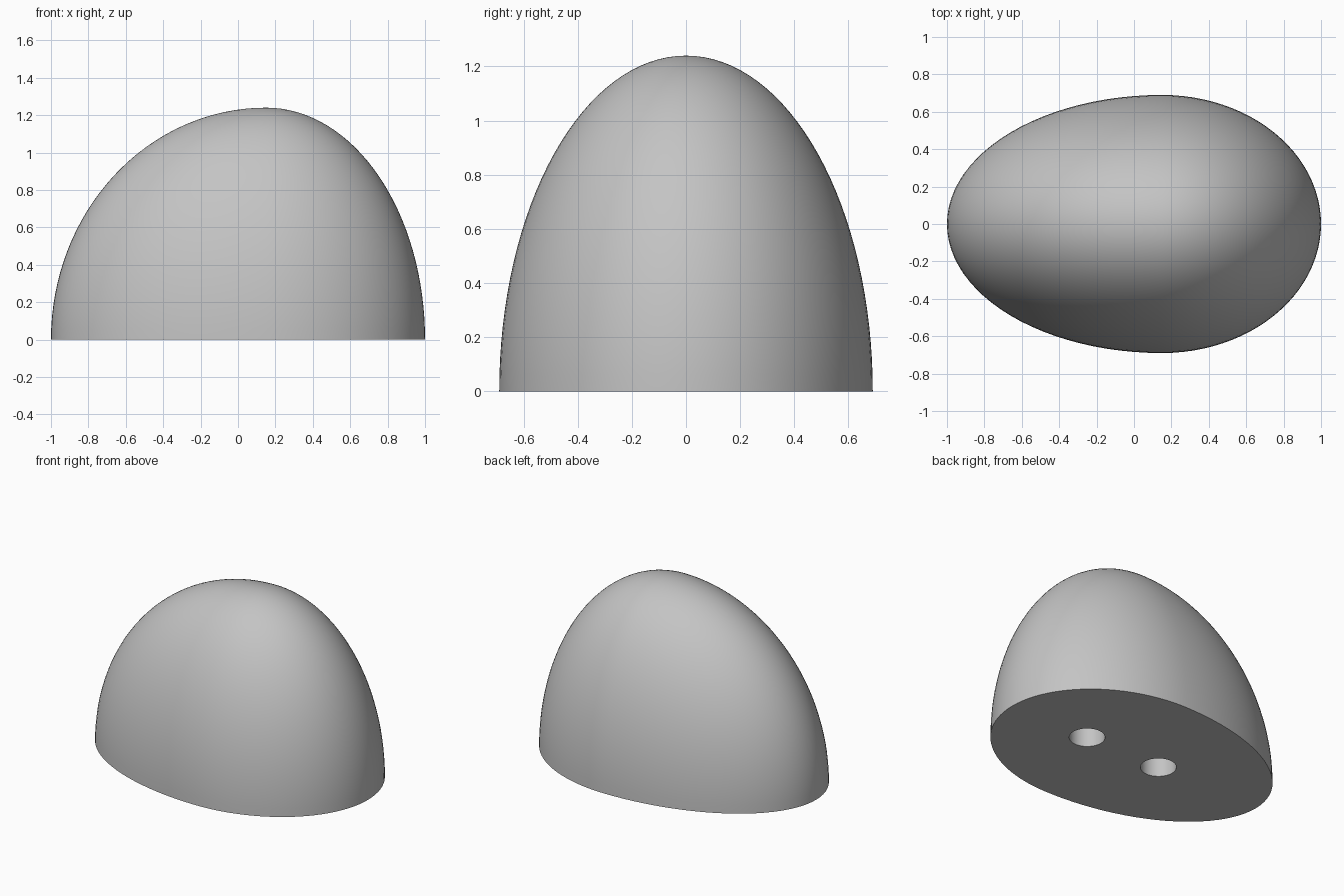
import bpy
import bmesh
from math import radians

if "Cube" in bpy.data.objects:
    bpy.data.objects.remove(bpy.data.objects["Cube"], do_unlink=True)

PEAK_X = 0.15                  # where the long and short halves meet
LONG, SHORT = 1.15, 0.85       # reach towards -x and +x
HALF_WIDTH, HEIGHT = 0.69, 1.24
HOLE_XS = (-0.2, 0.385)
HOLE_RADIUS, HOLE_DEPTH = 0.113, 0.4

grey = bpy.data.materials.new("grey")
grey.use_nodes = True
colour = (0.55, 0.55, 0.55, 1)
grey.diffuse_color = colour
grey.node_tree.nodes["Principled BSDF"].inputs["Base Color"].default_value = colour

# Dome: upper half of a sphere, stretched differently on each side of the peak
bm = bmesh.new()
bmesh.ops.create_uvsphere(bm, u_segments=96, v_segments=64, radius=1)
bmesh.ops.bisect_plane(bm, geom=bm.verts[:] + bm.edges[:] + bm.faces[:], dist=1e-4,
                       plane_co=(0, 0, 0), plane_no=(0, 0, 1), clear_inner=True)
bmesh.ops.holes_fill(bm, edges=[e for e in bm.edges if e.is_boundary], sides=0)
for v in bm.verts:
    v.co.x = PEAK_X + v.co.x * (LONG if v.co.x < 0 else SHORT)
    v.co.y *= HALF_WIDTH
    v.co.z *= HEIGHT
bmesh.ops.recalc_face_normals(bm, faces=bm.faces)
mesh = bpy.data.meshes.new("dome")
bm.to_mesh(mesh)
bm.free()
mesh.materials.append(grey)
dome = bpy.data.objects.new("dome", mesh)
bpy.context.collection.objects.link(dome)

# Two round sockets drilled up into the flat base
for x in HOLE_XS:
    bpy.ops.mesh.primitive_cylinder_add(vertices=48, radius=HOLE_RADIUS,
                                        depth=2 * HOLE_DEPTH, location=(x, 0, 0))
    cutter = bpy.context.object
    cutter.name = "socket_cutter"
    cutter.hide_render = True
    cutter.data.materials.append(grey)
    cut = dome.modifiers.new("socket", "BOOLEAN")
    cut.operation = "DIFFERENCE"
    cut.solver = "EXACT"
    cut.object = cutter
    bpy.context.view_layer.objects.active = dome
    bpy.ops.object.modifier_apply(modifier=cut.name)
    bpy.data.objects.remove(cutter, do_unlink=True)

bpy.ops.object.select_all(action="DESELECT")
dome.select_set(True)
bpy.context.view_layer.objects.active = dome
bpy.ops.object.shade_smooth_by_angle(angle=radians(35))
